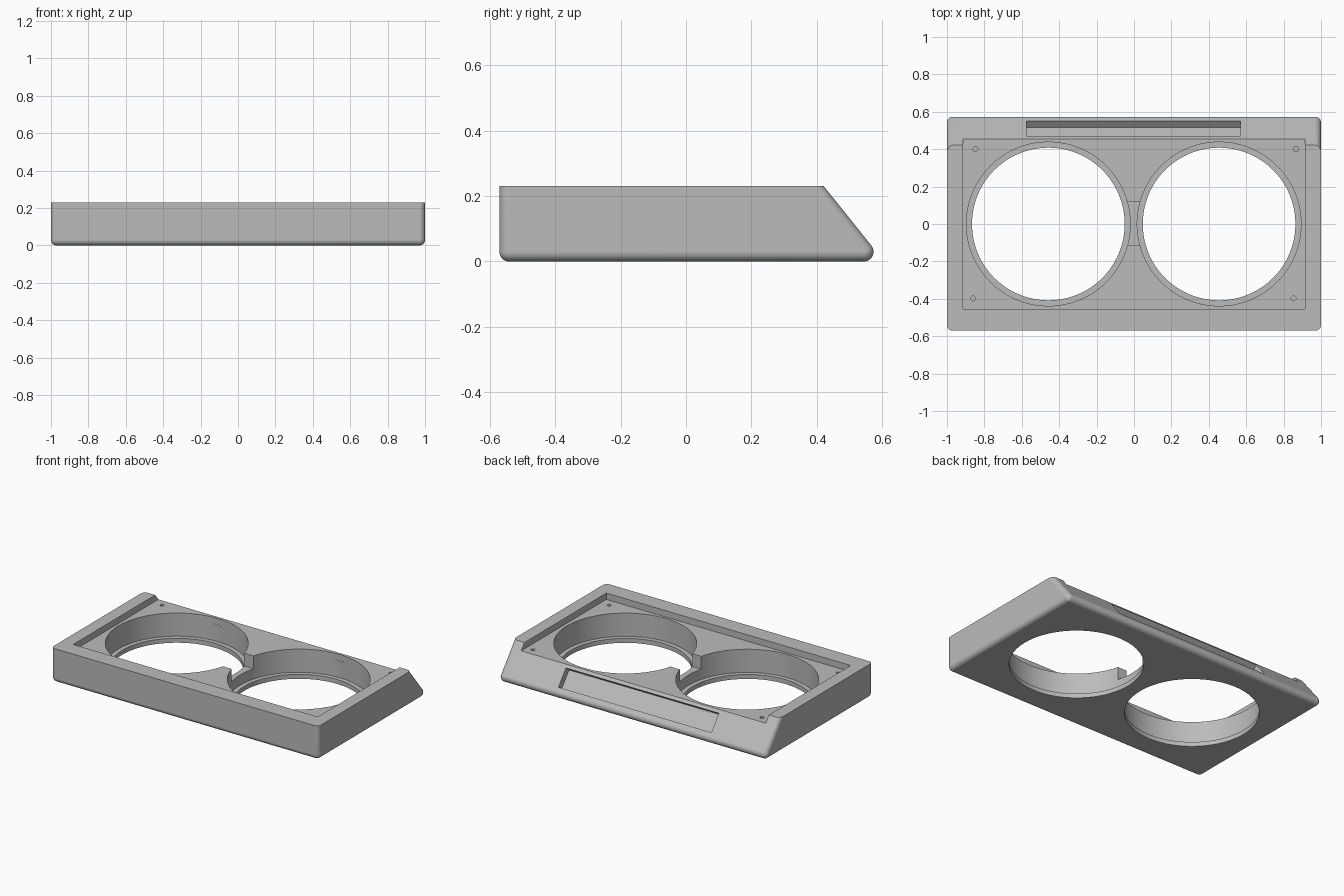
import bpy, bmesh, math
from mathutils import Matrix, Vector

if "Cube" in bpy.data.objects:
    bpy.data.objects.remove(bpy.data.objects["Cube"])

R = 0.03                                   # edge rounding
TOP, FLOOR, LIP = 0.23, 0.187, 0.03        # rim, recess floor, hole ledge heights
UP = Vector((0, -0.625, 0.78)).normalized()   # direction up the back slope
OUT = Vector((0, 0.78, 0.625)).normalized()   # outward normal of the back slope
HOLES = (-0.458, 0.455)

grey = bpy.data.materials.new("light grey")
grey.diffuse_color = (0.5, 0.5, 0.5, 1)
grey.use_nodes = True
grey.node_tree.nodes["Principled BSDF"].inputs["Base Color"].default_value = grey.diffuse_color


def make_object(name, bm):
    bmesh.ops.recalc_face_normals(bm, faces=bm.faces)
    mesh = bpy.data.meshes.new(name)
    bm.to_mesh(mesh)
    bm.free()
    mesh.materials.append(grey)
    obj = bpy.data.objects.new(name, mesh)
    bpy.context.collection.objects.link(obj)
    return obj


def box(name, lo, hi, frame=Matrix()):
    lo, hi = Vector(lo), Vector(hi)
    bm = bmesh.new()
    m = frame @ Matrix.Translation((lo + hi) / 2) @ Matrix.Diagonal((*(hi - lo), 1))
    bmesh.ops.create_cube(bm, size=1, matrix=m)
    return make_object(name, bm)


def cylinder(name, x, y, r, z0, z1, sides):
    bm = bmesh.new()
    bmesh.ops.create_cone(bm, cap_ends=True, segments=sides, radius1=r, radius2=r,
                          depth=z1 - z0, matrix=Matrix.Translation((x, y, (z0 + z1) / 2)))
    return make_object(name, bm)


# Housing: hull around corner spheres, sliced flat at the top
bm = bmesh.new()
back = Vector((0, 0.543, R))
high = back + UP * 0.4
for x in (-1 + R, 1 - R):
    for c in (Vector((0, -0.57 + R, R)), Vector((0, -0.57 + R, 0.4)), back, high):
        bmesh.ops.create_uvsphere(bm, u_segments=32, v_segments=16, radius=R,
                                  matrix=Matrix.Translation((x, c.y, c.z)))
hull = bmesh.ops.convex_hull(bm, input=bm.verts[:])
inside = {g for g in hull["geom_interior"] + hull["geom_unused"]
          if isinstance(g, bmesh.types.BMVert)}
bmesh.ops.delete(bm, geom=list(inside), context='VERTS')
cut = bmesh.ops.bisect_plane(bm, geom=bm.verts[:] + bm.edges[:] + bm.faces[:],
                             plane_co=(0, 0, TOP), plane_no=(0, 0, 1), clear_outer=True)
rim = [g for g in cut["geom_cut"] if isinstance(g, bmesh.types.BMEdge)]
bmesh.ops.contextual_create(bm, geom=rim)
bmesh.ops.dissolve_limit(bm, angle_limit=math.radians(0.5), verts=bm.verts[:], edges=bm.edges[:])
housing = make_object("housing", bm)

# Recess open to the back slope, and the notch between the two large holes
cutters = [box("recess_cutter", (-0.915, -0.455, FLOOR), (0.915, 1, 1)),
           box("notch_cutter", (-0.06, -0.113, 0.10), (0.06, 0.118, 0.5))]

# Large stepped holes
for x in HOLES:
    cutters.append(cylinder("bore_cutter", x, 0, 0.438, LIP, 0.5, 128))
    cutters.append(cylinder("opening_cutter", x, 0, 0.408, -0.1, 0.1, 128))

# Screw holes
for x, y in ((-0.848, 0.40), (0.866, 0.40), (-0.861, -0.398), (0.853, -0.398)):
    cutters.append(cylinder("screw_cutter", x, y, 0.013, 0.09, 0.5, 20))

# Shallow slot sunk square into the back slope
origin = back + OUT * R
frame = Matrix.Translation(origin) @ Matrix((Vector((1, 0, 0)), UP, OUT)).transposed().to_4x4()
along = lambda y: (origin.y - y) / -UP.y
cutters.append(box("slot_cutter", (-0.575, along(0.55), -0.043),
                   (0.57, along(0.47), 0.1), frame))

# Apply the cuts
bpy.context.view_layer.objects.active = housing
housing.select_set(True)
for c in cutters:
    mod = housing.modifiers.new("cut", 'BOOLEAN')
    mod.operation, mod.solver, mod.object = 'DIFFERENCE', 'EXACT', c
    bpy.ops.object.modifier_apply(modifier=mod.name)
    bpy.data.objects.remove(c)

# Smooth roundings, flat large planes
bpy.ops.object.shade_smooth_by_angle(angle=math.radians(30))
for p in housing.data.polygons:
    p.material_index = 0
    if p.area > 0.03:
        p.use_smooth = False
